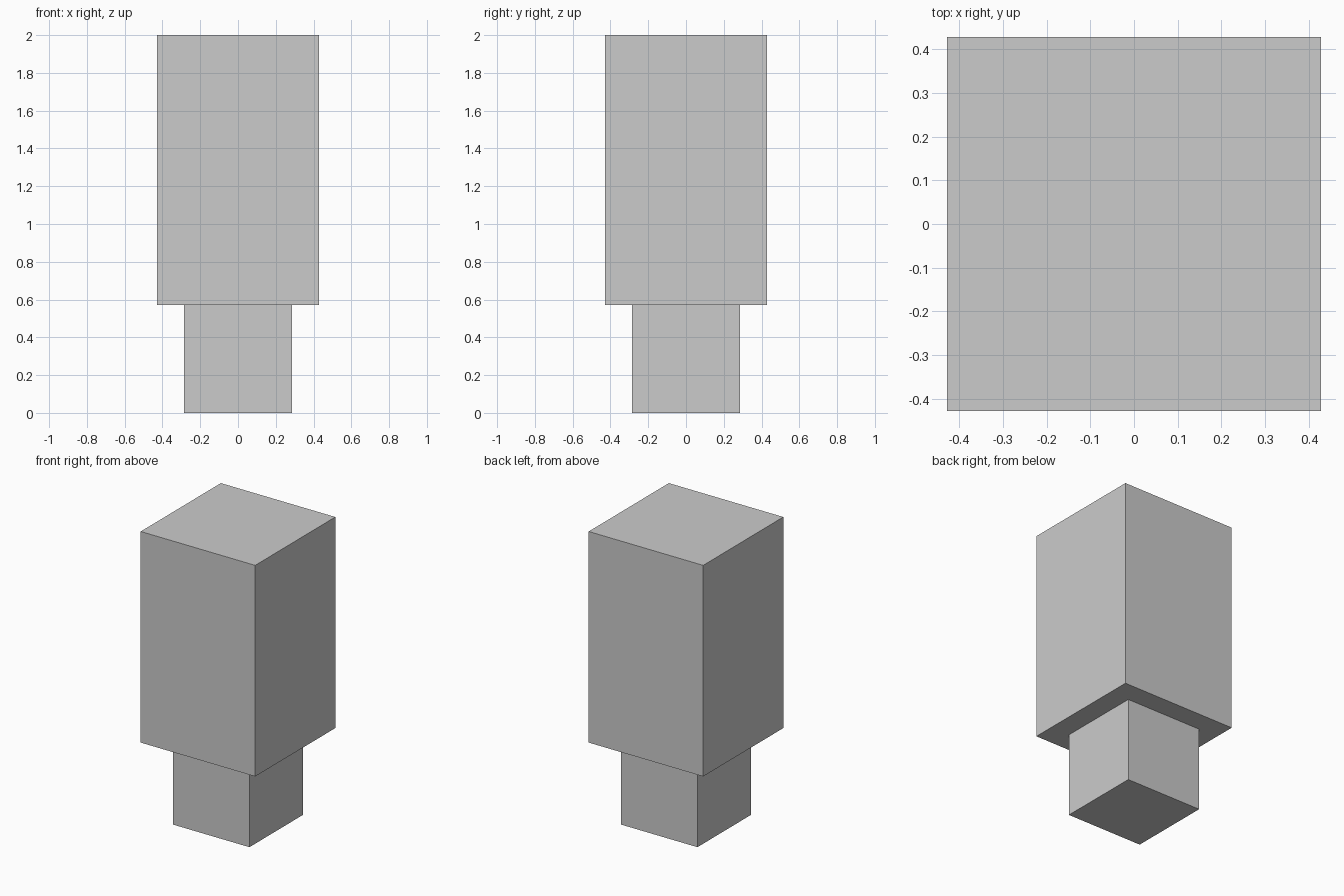
import bpy

if "Cube" in bpy.data.objects:
    bpy.data.objects.remove(bpy.data.objects["Cube"])

U = 1 / 7  # grid unit: the model is 14 units tall


def box(name, width, z0, z1):
    """Square block centred on the z axis, from z0 to z1 (grid units)."""
    bpy.ops.mesh.primitive_cube_add(size=1, location=(0, 0, (z0 + z1) / 2 * U))
    ob = bpy.context.object
    ob.name = name
    ob.scale = (width * U, width * U, (z1 - z0) * U)
    bpy.ops.object.transform_apply(location=False, rotation=False, scale=True)
    return ob


# Narrow base block
box("lower_block", 4, 0, 4)
# Wide tall block on top
box("upper_block", 6, 4, 14)
